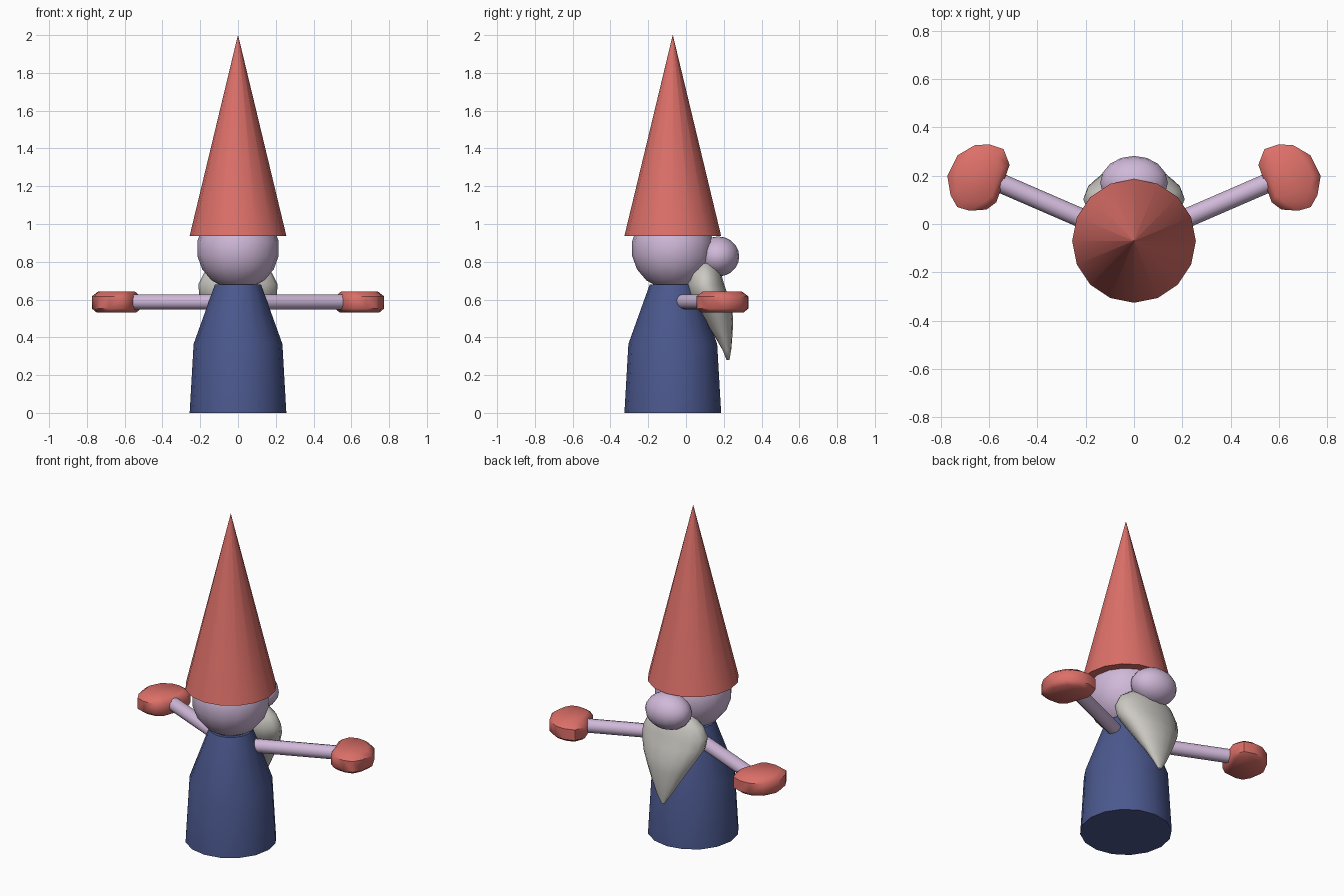
import bpy, bmesh, math
from mathutils import Vector

if "Cube" in bpy.data.objects:
    bpy.data.objects.remove(bpy.data.objects["Cube"])

AXIS_Y = -0.07


def material(name, rgb):
    m = bpy.data.materials.new(name)
    m.diffuse_color = (*rgb, 1)
    m.use_nodes = True
    m.node_tree.nodes["Principled BSDF"].inputs["Base Color"].default_value = m.diffuse_color
    return m


RED = material("red felt", (0.72, 0.16, 0.14))
BLUE = material("blue cloth", (0.07, 0.098, 0.27))
SKIN = material("pale lilac skin", (0.63, 0.48, 0.69))
GREY = material("grey beard", (0.60, 0.58, 0.54))


def finish(ob, name, mat, angle):
    ob.name = name
    ob.data.materials.append(mat)
    bpy.ops.object.select_all(action='DESELECT')
    ob.select_set(True)
    bpy.context.view_layer.objects.active = ob
    bpy.ops.object.shade_smooth_by_angle(angle=math.radians(angle))
    return ob


def loft(name, loops, mat, angle=40):
    """Skin a stack of equal-length loops and cap both ends."""
    bm = bmesh.new()
    rings = [[bm.verts.new(p) for p in lp] for lp in loops]
    n = len(rings[0])
    for a, b in zip(rings, rings[1:]):
        for i in range(n):
            j = (i + 1) % n
            bm.faces.new((a[i], a[j], b[j], b[i]))
    bm.faces.new(rings[0][::-1])
    bm.faces.new(rings[-1])
    bmesh.ops.remove_doubles(bm, verts=bm.verts, dist=1e-5)
    bmesh.ops.recalc_face_normals(bm, faces=bm.faces)
    me = bpy.data.meshes.new(name)
    bm.to_mesh(me)
    bm.free()
    ob = bpy.data.objects.new(name, me)
    bpy.context.collection.objects.link(ob)
    return finish(ob, name, mat, angle)


def ring(z, yc, rx, ry, n=16):
    return [(rx * math.cos(2 * math.pi * i / n), yc + ry * math.sin(2 * math.pi * i / n), z)
            for i in range(n)]


def ball(name, loc, size, mat, seg, rings):
    bpy.ops.mesh.primitive_uv_sphere_add(segments=seg, ring_count=rings, radius=1, location=loc)
    ob = bpy.context.object
    ob.scale = size
    return finish(ob, name, mat, 60)


# Robe and pointed hat
loft("body", [ring(z, AXIS_Y, r, r) for z, r in ((0, 0.256), (0.365, 0.235), (0.68, 0.122))], BLUE)
loft("hat", [ring(z, AXIS_Y, r, r) for z, r in ((0.937, 0.256), (2.0, 0.0005))], RED)

# Head and nose
ball("head", (0, AXIS_Y, 0.87), (0.219, 0.219, 0.219), SKIN, 16, 9)
ball("nose", (0, 0.17, 0.828), (0.14, 0.112, 0.106), SKIN, 16, 10)

# Beard: z, centre y, half depth, half width
beard = [(0.812, 0.10, 0.015, 0.02), (0.79, 0.098, 0.06, 0.11), (0.74, 0.10, 0.085, 0.18),
         (0.68, 0.102, 0.10, 0.21), (0.62, 0.117, 0.105, 0.205), (0.55, 0.15, 0.095, 0.17),
         (0.48, 0.175, 0.075, 0.13), (0.40, 0.20, 0.045, 0.085), (0.33, 0.217, 0.022, 0.045),
         (0.28, 0.222, 0.008, 0.012)]
loft("beard", [ring(z, y, w, d) for z, y, d, w in beard], GREY, 60)

# Arms and mittens
OUTLINE = [(0.515, 0.245), (0.54, 0.31), (0.60, 0.33), (0.66, 0.326), (0.73, 0.285), (0.773, 0.20),
           (0.76, 0.12), (0.732, 0.07), (0.68, 0.055), (0.61, 0.06), (0.57, 0.09)]
for s, side in ((-1, "left"), (1, "right")):
    start, end = Vector((0, AXIS_Y, 0.588)), Vector((s * 0.60, 0.19, 0.588))
    d = end - start
    bpy.ops.mesh.primitive_cylinder_add(vertices=12, radius=0.04, depth=d.length,
                                        location=(start + end) / 2,
                                        rotation=d.to_track_quat('Z', 'Y').to_euler())
    finish(bpy.context.object, side + "_arm", SKIN, 40)
    loops = []
    for z, k in ((0.532, 0.82), (0.552, 1), (0.617, 1), (0.643, 0.75)):
        loops.append([(s * (0.64 + (x - 0.64) * k), 0.19 + (y - 0.19) * k, z) for x, y in OUTLINE])
    loft(side + "_mitten", loops, RED, 50)
